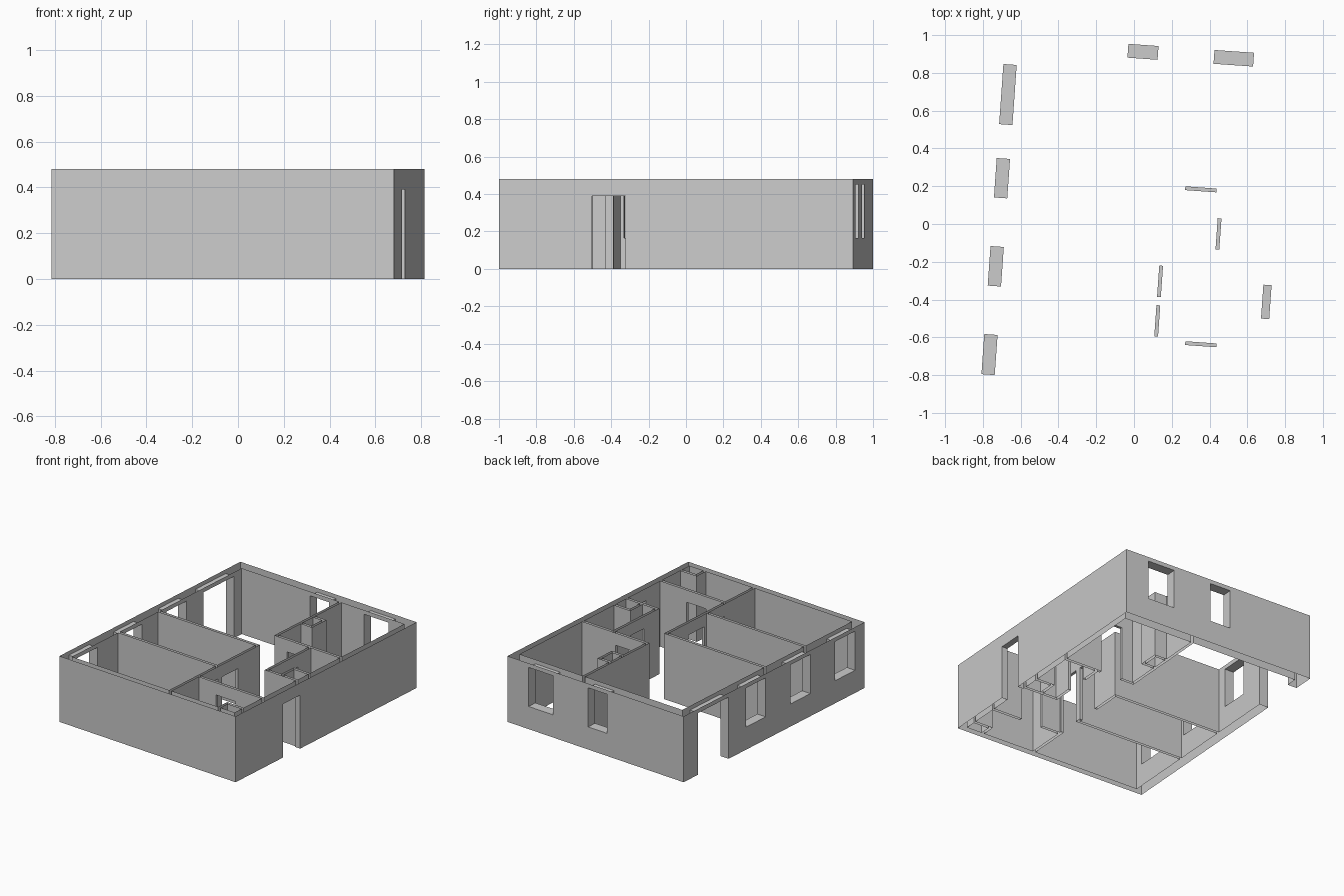
import bpy, bmesh, math

cube = bpy.data.objects.get("Cube")
if cube:
    bpy.data.objects.remove(cube)

# Plain grey plaster
plaster = bpy.data.materials.new("grey_plaster")
plaster.use_nodes = True
GREY = (0.6, 0.6, 0.6, 1.0)
plaster.diffuse_color = GREY
plaster.node_tree.nodes["Principled BSDF"].inputs["Base Color"].default_value = GREY

# Main plan lines: outer shell, inner faces of the shell, heights
LEFT, RIGHT, FRONT, BACK = -0.7495, 0.7495, -0.949, 0.949
IN_L, IN_R, IN_F, IN_B = -0.679, 0.706, -0.906, 0.876
TOP, DOOR, HEAD, SILL = 0.48, 0.39, 0.45, 0.165
T = 0.02          # partition thickness
HALF = 0.083      # half an inner door's width
SPINE, BATH = 0.149, 0.44
ENTRY_V, BED_V, HALL_V, ROOM_V, FOYER_V = -0.62, -0.42, 0.0, 0.198, -0.262

solids, holes = [], []


def wall(part, u0, u1, v0, v1):
    solids.append((part, (u0, v0, 0, u1, v1, TOP)))


def along_u(part, u0, u1, v):
    wall(part, u0, u1, v, v + T)


def along_v(part, u, v0, v1):
    wall(part, u, u + T, v0, v1)


def hole(u0, u1, v0, v1, z0, z1):
    holes.append((u0, v0, z0, u1, v1, z1))


# Outer walls
wall("outer_walls", LEFT, IN_L, FRONT, BACK)
wall("outer_walls", IN_R, RIGHT, FRONT, BACK)
wall("outer_walls", LEFT, RIGHT, FRONT, IN_F)
wall("outer_walls", LEFT, RIGHT, IN_B, BACK)

# Windows and terrace door of the left wall, back windows, entrance
for v0, v1, z0 in ((-0.85, -0.637, SILL), (-0.38, -0.17, SILL),
                   (0.088, 0.297, SILL), (0.477, 0.796, 0)):
    hole(LEFT, IN_L, v0, v1, z0, HEAD)
for u0, u1 in ((-0.097, 0.063), (0.36, 0.57)):
    hole(u0, u1, IN_B, BACK, SILL, HEAD)
hole(IN_R, RIGHT, -0.452, -0.272, 0, DOOR)

# Partitions
along_v("partition_walls", SPINE, IN_F, HALL_V + T)
along_v("partition_walls", SPINE, ROOM_V, IN_B)
along_v("partition_walls", BATH, FOYER_V, ROOM_V)
along_u("partition_walls", IN_L, SPINE, BED_V)
along_u("partition_walls", IN_L, SPINE, HALL_V)
along_u("partition_walls", SPINE, IN_R, ENTRY_V)
along_u("partition_walls", SPINE, IN_R, ROOM_V)
along_u("partition_walls", BATH, IN_R, FOYER_V)

# Inner doors
for u, v in ((SPINE, -0.293), (SPINE, -0.503), (BATH, -0.021)):
    hole(u, u + T, v - HALF, v + HALF, 0, DOOR)
for u, v in ((0.34, ROOM_V), (0.398, ENTRY_V)):
    hole(u - HALF, u + HALF, v, v + T, 0, DOOR)

# Service shafts: two in corners, one against the spine wall
for v0, v1 in ((IN_F, -0.81), (FOYER_V + T, -0.113)):
    along_v("service_shafts", 0.566, v0, v1)
    along_u("service_shafts", 0.566, IN_R, v1 - T)
along_u("service_shafts", SPINE + T, 0.265, 0.45)
along_u("service_shafts", SPINE + T, 0.265, 0.58)
along_v("service_shafts", 0.245, 0.45, 0.60)

# Merge everything on one grid so that joints have no hidden faces
boxes = [b for _, b in solids] + holes
grid = [sorted({round(b[a + k], 4) for b in boxes for k in (0, 3)}) for a in range(3)]


def inside(box, p):
    return all(box[a] < p[a] < box[a + 3] for a in range(3))


owner = {}
for i in range(len(grid[0]) - 1):
    for j in range(len(grid[1]) - 1):
        for k in range(len(grid[2]) - 1):
            cell = (i, j, k)
            mid = [(grid[a][n] + grid[a][n + 1]) / 2 for a, n in enumerate(cell)]
            if any(inside(h, mid) for h in holes):
                continue
            part = next((name for name, b in solids if inside(b, mid)), None)
            if part:
                owner[cell] = part


def add_side(bm, cell, axis, step):
    b, c = (axis + 1) % 3, (axis + 2) % 3
    corners = []
    for db, dc in ((0, 0), (1, 0), (1, 1), (0, 1)):
        n = list(cell)
        n[axis] += step
        n[b] += db
        n[c] += dc
        corners.append(bm.verts.new([grid[a][n[a]] for a in range(3)]))
    bm.faces.new(corners if step else corners[::-1])


# Wall sides, jambs, sills and heads; wall tops and bottoms stay open
for part in ("outer_walls", "partition_walls", "service_shafts"):
    bm = bmesh.new()
    for cell, name in owner.items():
        if name != part:
            continue
        for axis in range(3):
            for step in (0, 1):
                near = list(cell)
                near[axis] += 2 * step - 1
                rim = axis == 2 and not 0 <= near[2] < len(grid[2]) - 1
                if tuple(near) not in owner and not rim:
                    add_side(bm, cell, axis, step)
    bmesh.ops.remove_doubles(bm, verts=bm.verts, dist=0.0001)
    bmesh.ops.dissolve_limit(bm, angle_limit=0.01, verts=bm.verts, edges=bm.edges)
    mesh = bpy.data.meshes.new(part)
    bm.to_mesh(mesh)
    bm.free()
    mesh.materials.append(plaster)
    obj = bpy.data.objects.new(part, mesh)
    obj.rotation_euler.z = math.radians(-4.05)
    bpy.context.scene.collection.objects.link(obj)
